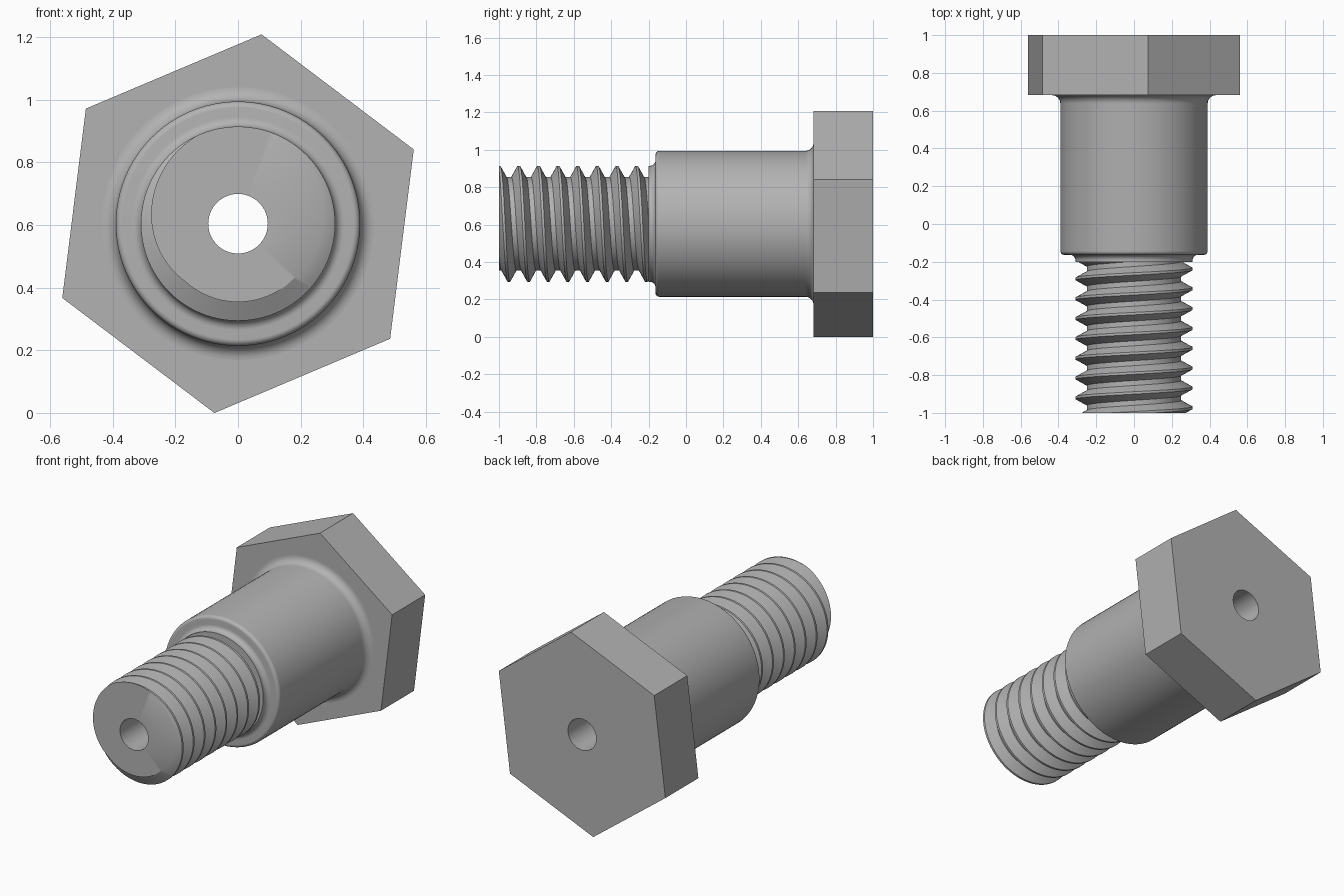
import bpy
import bmesh
from math import pi, cos, sin, radians
from mathutils import Matrix, Vector

if "Cube" in bpy.data.objects:
    bpy.data.objects.remove(bpy.data.objects["Cube"])

AXIS_Z = 0.604
SEGS = 96
BORE = 0.095
PITCH = 0.105
FRONT, COLLAR, SHOULDER, SEAT, BACK = -1.0, -0.2, -0.163, 0.682, 1.0

steel = bpy.data.materials.new("grey steel")
steel.use_nodes = True
steel.diffuse_color = (0.45, 0.45, 0.45, 1)
steel.node_tree.nodes["Principled BSDF"].inputs["Base Color"].default_value = steel.diffuse_color


def sweep(bm, profile, segs=SEGS, turns=1, drop=0.0, start=0.0):
    """Turn (radius, y) points around the axis; drop per turn makes a helix."""
    rings = []
    for k in range(segs * turns + 1):
        a = start + 2 * pi * k / segs
        rings.append([bm.verts.new((r * cos(a), y - drop * k / segs, AXIS_Z + r * sin(a)))
                      for r, y in profile])
    for p, q in zip(rings, rings[1:]):
        for i in range(len(profile) - 1):
            bm.faces.new((p[i], q[i], q[i + 1], p[i + 1]))
    bmesh.ops.remove_doubles(bm, verts=bm.verts, dist=1e-5)


def arc(r, y, radius, a0, a1, steps=8):
    """Points of a fillet in the (radius, y) plane."""
    angles = [radians(a0 + (a1 - a0) * i / steps) for i in range(steps + 1)]
    return [(r + radius * cos(a), y + radius * sin(a)) for a in angles]


def cap(bm, edges, y, hole, facing):
    """Fill a flat end between an outer loop and a round hole."""
    place = Matrix.Translation((0, y, AXIS_Z)) @ Matrix.Rotation(pi / 2, 4, 'X')
    ring = bmesh.ops.create_circle(bm, segments=SEGS, radius=hole, matrix=place)["verts"]
    inner = {e for v in ring for e in v.link_edges}
    made = bmesh.ops.triangle_fill(bm, edges=list(edges) + list(inner),
                                   use_beauty=True, normal=Vector((0, facing, 0)))
    for f in made["geom"]:
        if isinstance(f, bmesh.types.BMFace):
            f.normal_update()
            if f.normal.y * facing < 0:
                f.normal_flip()


def finish(bm, name):
    mesh = bpy.data.meshes.new(name)
    bm.to_mesh(mesh)
    bm.free()
    mesh.materials.append(steel)
    obj = bpy.data.objects.new(name, mesh)
    bpy.context.collection.objects.link(obj)
    bpy.ops.object.select_all(action='DESELECT')
    obj.select_set(True)
    bpy.context.view_layer.objects.active = obj
    bpy.ops.object.shade_smooth_by_angle(angle=radians(30))


# Hexagonal head with a hole on both faces
bm = bmesh.new()
sweep(bm, [(0.609, BACK), (0.609, SEAT)], segs=6, start=radians(22.9))
rims = {y: [e for e in bm.edges if all(abs(v.co.y - y) < 1e-4 for v in e.verts)]
        for y in (SEAT, BACK)}
cap(bm, rims[SEAT], SEAT, 0.435, -1)
cap(bm, rims[BACK], BACK, BORE, 1)
finish(bm, "hex_head")

# Smooth shoulder with fillets at the head, front edge and collar
bm = bmesh.new()
sweep(bm, arc(0.435, SEAT - 0.045, 0.045, 90, 180)
      + arc(0.37, SHOULDER + 0.02, 0.02, 0, -90)
      + arc(0.34, SHOULDER - 0.03, 0.03, 90, 180)
      + [(0.31, COLLAR), (0.24, COLLAR)])
finish(bm, "shoulder")

# Right-handed thread: one pitch swept as a helix, then trimmed flat
bm = bmesh.new()
top = -0.868 + 8 * PITCH
crest, root, flat = 0.31, 0.25, PITCH / 16
section = [(crest, flat), (crest, -flat), (root, 2 * flat - PITCH / 2),
           (root, -2 * flat - PITCH / 2), (crest, flat - PITCH)]
sweep(bm, [(r, top + y) for r, y in section], turns=11, drop=PITCH)
for y, side in ((COLLAR + 0.01, 1), (FRONT, -1)):
    cut = bmesh.ops.bisect_plane(bm, geom=bm.verts[:] + bm.edges[:] + bm.faces[:],
                                 plane_co=(0, y, 0), plane_no=(0, side, 0), clear_outer=True)
end_loop = [e for e in cut["geom_cut"] if isinstance(e, bmesh.types.BMEdge)]
cap(bm, end_loop, FRONT, BORE, -1)
finish(bm, "threaded_end")

# Through bore
bm = bmesh.new()
sweep(bm, [(BORE, FRONT), (BORE, BACK)])
finish(bm, "through_bore")
